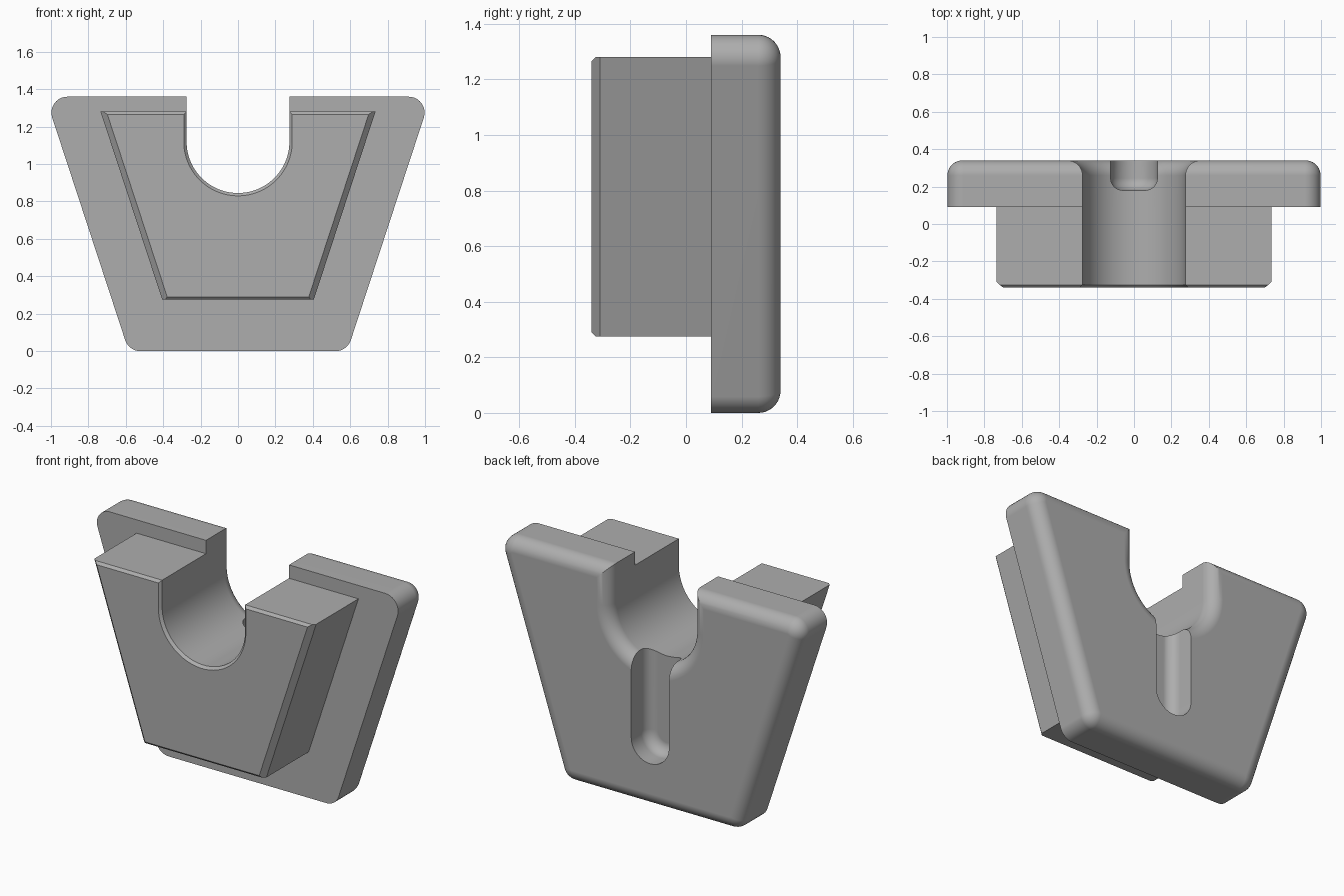
import bpy
import bmesh
from math import sin, cos, atan, pi, hypot
from mathutils import Vector

cube = bpy.data.objects.get("Cube")
if cube:
    bpy.data.objects.remove(cube, do_unlink=True)

GREY = (0.42, 0.42, 0.42, 1.0)
mat = bpy.data.materials.new("plain grey")
mat.use_nodes = True
mat.diffuse_color = GREY
mat.node_tree.nodes["Principled BSDF"].inputs["Base Color"].default_value = GREY

SLOPE = 0.328                 # sideways lean of both trapezoids
LEAN = atan(SLOPE)
NOTCH_R, NOTCH_Z = 0.275, 1.12
SEAM_Y, BACK_Y, FRONT_Y = 0.09, 0.34, -0.34


def arc(cx, cz, r, a0, a1, steps):
    return [(cx + r * cos(a0 + (a1 - a0) * i / steps),
             cz + r * sin(a0 + (a1 - a0) * i / steps)) for i in range(steps + 1)]


def notched_trapezoid(base, z0, z1, corner, inset):
    """Outline with a U notch in the top, offset inward by inset."""
    rad = max(corner - inset, 0)
    off = rad + inset

    def side_x(z):
        return base + SLOPE * z - off * hypot(1, SLOPE)

    top, low = z1 - off, z0 + off
    right = [(NOTCH_R + inset, z1 - inset)]
    if corner:
        right += arc(side_x(top), top, rad, pi / 2, -LEAN, 10)
        right += arc(side_x(low), low, rad, -LEAN, -pi / 2, 8)
    else:
        right += [(side_x(top), top), (side_x(low), low)]
    left = [(-x, z) for x, z in reversed(right)]
    return right + left + arc(0, NOTCH_Z, NOTCH_R + inset, pi, 2 * pi, 48)


def slot_outline(inset):
    r = 0.125 - inset
    return arc(0, 0.385, r, pi, 2 * pi, 24) + arc(0, 0.98, r, 0, pi, 24)


def loft(rings):
    """Skin a list of (outline, y) rings and cap both ends."""
    bm = bmesh.new()
    loops = [[bm.verts.new((x, y, z)) for x, z in pts] for pts, y in rings]
    n = len(loops[0])
    for a, b in zip(loops, loops[1:]):
        for i in range(n):
            j = (i + 1) % n
            bm.faces.new((a[i], a[j], b[j], b[i]))
    bm.faces.new(loops[0])
    bm.faces.new(loops[-1])
    bmesh.ops.recalc_face_normals(bm, faces=bm.faces[:])
    return bm


def make_object(name, bm):
    mesh = bpy.data.meshes.new(name)
    bm.to_mesh(mesh)
    bm.free()
    mesh.materials.append(mat)
    obj = bpy.data.objects.new(name, mesh)
    bpy.context.collection.objects.link(obj)
    return obj


def activate(obj):
    bpy.ops.object.select_all(action='DESELECT')
    obj.select_set(True)
    bpy.context.view_layer.objects.active = obj


def fillet(radius, steps):
    """(inset, distance from the end face) pairs of a quarter round."""
    return [(radius * (1 - cos(t)), radius * (1 - sin(t)))
            for t in (pi / 2 * i / steps for i in range(steps + 1))]


# Back plate with a rounded rear edge
plate_rings = [(notched_trapezoid(0.584, 0, 1.36, 0.085, 0), SEAM_Y)]
plate_rings += [(notched_trapezoid(0.584, 0, 1.36, 0.085, d), BACK_Y - s)
                for d, s in fillet(0.08, 10)]
plate = make_object("back_plate", loft(plate_rings))

# Round-bottomed slot running from the notch down the rear
slot_rings = [(slot_outline(0), 0.45)]
slot_rings += [(slot_outline(d), 0.18 + s) for d, s in fillet(0.065, 8)]
cutter = make_object("slot_cutter", loft(slot_rings))
cutter.hide_render = True
activate(plate)
cut = plate.modifiers.new("slot", 'BOOLEAN')
cut.operation = 'DIFFERENCE'
cut.solver = 'EXACT'
cut.object = cutter
bpy.ops.object.modifier_apply(modifier=cut.name)
bpy.data.objects.remove(cutter, do_unlink=True)

# Front block with a fine chamfer all round
SMALL, WIDE = 0.015, 0.03
block = loft([
    (notched_trapezoid(0.315, 0.275, 1.28, 0, 0), SEAM_Y),
    (notched_trapezoid(0.315, 0.275, 1.28, 0, 0), FRONT_Y + SMALL),
    (notched_trapezoid(0.315, 0.275, 1.28, 0, SMALL), FRONT_Y)])

# Wider chamfer down each slanted side
for s in (1, -1):
    normal = Vector((s * cos(LEAN), -1, -sin(LEAN)))
    point = Vector((s * (0.315 + SLOPE * 0.8), FRONT_Y + WIDE, 0.8))
    res = bmesh.ops.bisect_plane(
        block, geom=block.verts[:] + block.edges[:] + block.faces[:],
        plane_co=point, plane_no=normal, clear_outer=True)
    rim = [e for e in res["geom_cut"] if isinstance(e, bmesh.types.BMEdge)]
    bmesh.ops.holes_fill(block, edges=rim, sides=0)
bmesh.ops.recalc_face_normals(block, faces=block.faces[:])
front_block = make_object("front_block", block)

# Smooth rounds, crisp edges
for obj in (plate, front_block):
    activate(obj)
    bpy.ops.object.shade_smooth_by_angle(angle=pi / 6)
    weighted = obj.modifiers.new("even_shading", 'WEIGHTED_NORMAL')
    weighted.keep_sharp = True
